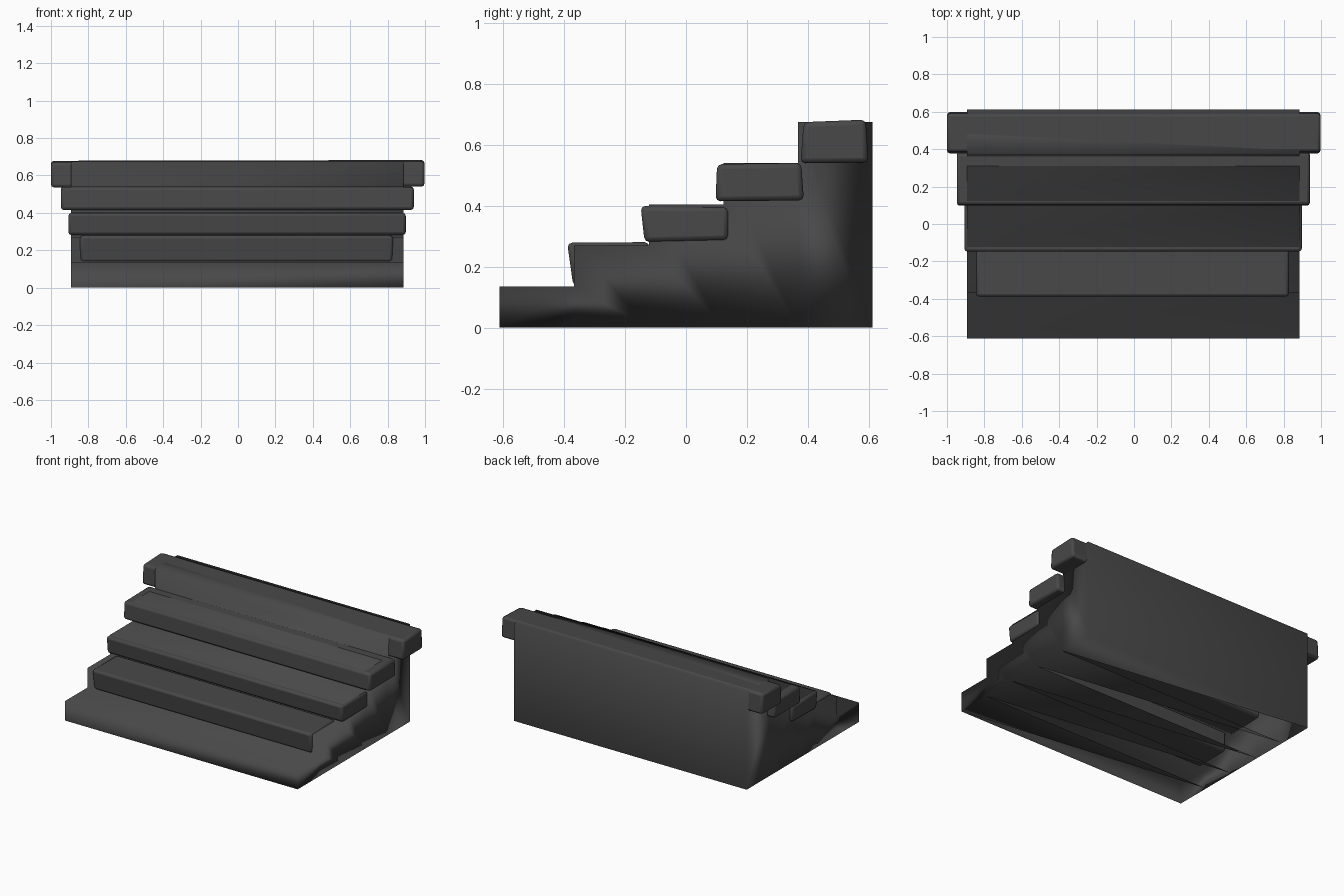
import bpy
import bmesh
import math

default = bpy.data.objects.get("Cube")
if default:
    bpy.data.objects.remove(default, do_unlink=True)

# One dark stone colour for everything
stone = bpy.data.materials.new("charcoal_stone")
stone.use_nodes = True
colour = (0.065, 0.065, 0.065, 1)
stone.diffuse_color = colour
stone.node_tree.nodes["Principled BSDF"].inputs["Base Color"].default_value = colour


def finish(name, bm):
    bmesh.ops.recalc_face_normals(bm, faces=bm.faces)
    mesh = bpy.data.meshes.new(name)
    bm.to_mesh(mesh)
    bm.free()
    obj = bpy.data.objects.new(name, mesh)
    bpy.context.collection.objects.link(obj)
    mesh.materials.append(stone)
    mesh.shade_smooth()
    return obj


def stair_core(steps=5, left=0.885, right=-0.893, front=-0.612, run=0.245, rise=0.135):
    """Hollow staircase shell, half closed underneath, with softly shaded corners."""
    bm = bmesh.new()
    sides = []
    for x in (right, left):
        base = [bm.verts.new((x, front + i * run, 0)) for i in range(steps + 1)]
        nose = [bm.verts.new((x, front + i * run, (i + 1) * rise)) for i in range(steps)]
        heel = [bm.verts.new((x, front + (i + 1) * run, (i + 1) * rise)) for i in range(steps)]
        for i in range(steps):
            column = [base[i], base[i + 1], heel[i], nose[i]]
            if i:
                column.append(heel[i - 1])
            bm.faces.new(column)
        sides.append((base, nose, heel))
    (b0, n0, h0), (b1, n1, h1) = sides
    for i in range(steps):
        low0, low1 = (h0[i - 1], h1[i - 1]) if i else (b0[0], b1[0])
        bm.faces.new((low0, low1, n1[i], n0[i]))      # riser
        bm.faces.new((n0[i], n1[i], h1[i], h0[i]))    # tread
        bm.faces.new((b1[i], b1[i + 1], b0[i + 1]))   # tapered underside gusset
    bm.faces.new((b0[-1], b1[-1], h1[-1], h0[-1]))    # back
    obj = finish("stair_core", bm)
    obj.modifiers.new("broad_face_shading", "WEIGHTED_NORMAL").mode = "FACE_AREA"


def slab(name, right, left, section, tilt=0):
    """Worn step slab: a slightly skewed section with softened edges."""
    bm = bmesh.new()
    ends = [[bm.verts.new((x, y, z + tilt * x)) for y, z in section] for x in (right, left)]
    for end in ends:
        bm.faces.new(end)
    for i in range(4):
        j = (i + 1) % 4
        bm.faces.new((ends[0][i], ends[0][j], ends[1][j], ends[1][i]))
    obj = finish(name, bm)
    bevel = obj.modifiers.new("soft_edges", "BEVEL")
    bevel.width = 0.016
    bevel.segments = 2
    bevel.limit_method = "NONE"
    bpy.ops.object.select_all(action="DESELECT")
    obj.select_set(True)
    bpy.context.view_layer.objects.active = obj
    bpy.ops.object.shade_smooth_by_angle(angle=math.radians(40))


stair_core()

# Slabs widen toward the top; sections run front top, back top, back bottom, front bottom
slab("second_step_slab", -0.845, 0.828,
     [(-0.39, 0.279), (-0.12, 0.281), (-0.12, 0.138), (-0.37, 0.136)])
slab("third_step_slab", -0.907, 0.897,
     [(-0.149, 0.400), (0.139, 0.396), (0.139, 0.287), (-0.136, 0.281)])
slab("fourth_step_slab", -0.947, 0.94,
     [(0.102, 0.537), (0.378, 0.541), (0.387, 0.418), (0.097, 0.415)])
slab("top_step_slab", -1.0, 0.997,
     [(0.386, 0.673), (0.59, 0.681), (0.599, 0.540), (0.376, 0.538)], tilt=0.002)
